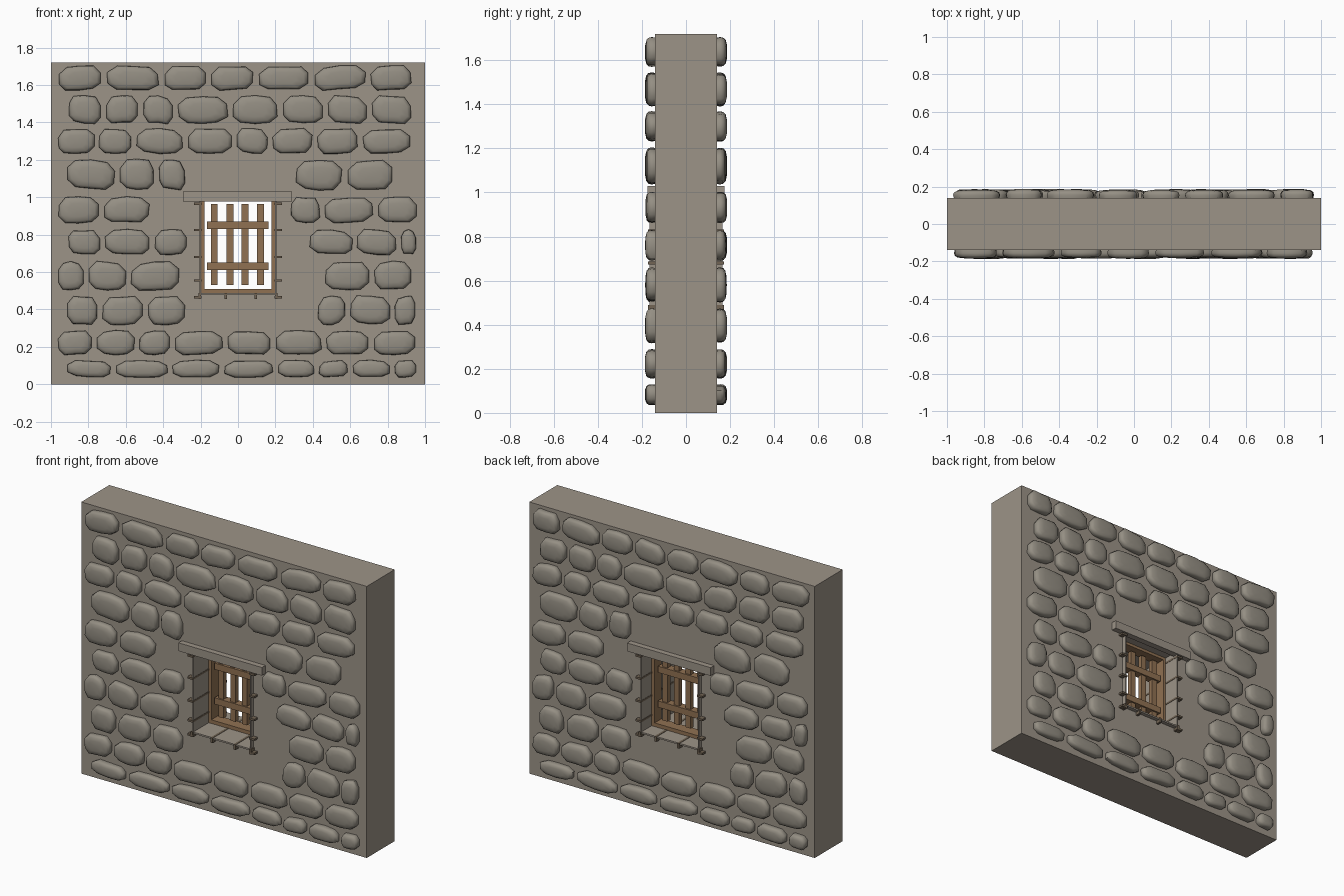
import bpy, bmesh, math, random

if "Cube" in bpy.data.objects:
    bpy.data.objects.remove(bpy.data.objects["Cube"])

random.seed(4)
WALL_Y = 0.14          # half thickness of the wall
WALL_H = 1.72


def material(name, rgb):
    m = bpy.data.materials.new(name)
    m.diffuse_color = (*rgb, 1)
    m.use_nodes = True
    m.node_tree.nodes["Principled BSDF"].inputs["Base Color"].default_value = m.diffuse_color
    return m


MORTAR = material("mortar grey", (0.335, 0.295, 0.245))
STONE = material("stone grey", (0.30, 0.275, 0.23))
WOOD = material("wood brown", (0.28, 0.165, 0.085))
PEG = material("dark peg brown", (0.17, 0.13, 0.09))


def finish(name, bm, mat):
    bmesh.ops.recalc_face_normals(bm, faces=bm.faces)
    me = bpy.data.meshes.new(name)
    bm.to_mesh(me)
    bm.free()
    me.materials.append(mat)
    ob = bpy.data.objects.new(name, me)
    bpy.context.collection.objects.link(ob)
    return ob


def add_box(bm, x0, x1, y0, y1, z0, z1):
    vs = bmesh.ops.create_cube(bm, size=1)["verts"]
    for v in vs:
        v.co = ((x0 + x1) / 2 + v.co.x * (x1 - x0),
                (y0 + y1) / 2 + v.co.y * (y1 - y0),
                (z0 + z1) / 2 + v.co.z * (z1 - z0))


def boxes(name, mat, items):
    bm = bmesh.new()
    for it in items:
        add_box(bm, *it)
    return finish(name, bm, mat)


# wall slab with a window opening: 3 x 3 grid without its centre, extruded
bm = bmesh.new()
xs, zs = (-1, -0.2, 0.2, 1), (0, 0.485, 1.0, WALL_H)
grid = [[bm.verts.new((x, -WALL_Y, z)) for x in xs] for z in zs]
for j in range(3):
    for i in range(3):
        if (i, j) != (1, 1):
            bm.faces.new((grid[j][i], grid[j][i + 1], grid[j + 1][i + 1], grid[j + 1][i]))
ext = bmesh.ops.extrude_face_region(bm, geom=bm.faces[:], use_keep_orig=True)["geom"]
for v in ext:
    if isinstance(v, bmesh.types.BMVert):
        v.co.y = WALL_Y
finish("wall", bm, MORTAR)

# stone courses: bottom, top, then the joints between stones left to right;
# a second run continues on the far side of the window
ROWS = [
    (1.57, 1.705, [-.975, -.715, -.41, -.155, .095, .395, .695, .94]),
    (1.39, 1.545, [-.92, -.72, -.52, -.335, -.04, .225, .47, .70, .94]),
    (1.23, 1.37, [-.975, -.755, -.555, -.28, -.02, .17, .41, .655, .935]),
    (1.035, 1.205, [-.925, -.645, -.435, -.27], [.295, .57, .84]),
    (.86, 1.005, [-.975, -.73, -.46], [.27, .45, .735, .97]),
    (.69, .83, [-.92, -.725, -.455, -.26], [.37, .625, .86, .965]),
    (.50, .66, [-.975, -.81, -.585, -.30], [.45, .715, .94]),
    (.315, .475, [-.925, -.74, -.495, -.27], [.415, .585, .825, .96]),
    (.155, .29, [-.975, -.77, -.54, -.35, -.07, .19, .46, .71, .96]),
    (.035, .13, [-.925, -.665, -.365, -.085, .20, .42, .60, .825, .965]),
]
BACK_TOP = [-.97, -.77, -.49, -.26, -.03, .20, .48, .70, .98]

# rounded outline of one stone in a unit box, wobbled for each stone
OUTLINE = [(1, -.5), (1, .4), (.68, .95), (0, 1), (-.68, .95),
           (-1, .4), (-1, -.5), (-.68, -.95), (0, -1), (.68, -.95)]
RINGS = [(0, .97), (.016, 1), (.03, .96), (.039, .82), (.044, .5)]


def add_stone(bm, cx, cz, hw, hh, side):
    tilt = random.uniform(-.12, .12)
    pts = []
    for u, v in OUTLINE:
        u *= random.uniform(.84, 1) if abs(u) < 1 else random.uniform(.93, 1)
        v *= random.uniform(.86, 1)
        v = max(-1, min(1, v - tilt * u))
        pts.append((u * hw, v * hh))
    lift = random.uniform(.9, 1.05)
    rings = []
    for d, s in RINGS:
        y = side * (WALL_Y + d * lift)
        rings.append([bm.verts.new((side * -(cx + a * s), y, cz + b * s)) for a, b in pts])
    n = len(pts)
    for r0, r1 in zip(rings, rings[1:]):
        for i in range(n):
            bm.faces.new((r0[i], r0[(i + 1) % n], r1[(i + 1) % n], r1[i]))
    tip = bm.verts.new((side * -cx, side * (WALL_Y + .045 * lift), cz))
    for i in range(n):
        bm.faces.new((rings[-1][i], rings[-1][(i + 1) % n], tip))


for name, side in (("front_stones", -1), ("back_stones", 1)):
    bm = bmesh.new()
    for k, (z0, z1, *runs) in enumerate(ROWS):
        if k == 0 and side == 1:
            runs = [BACK_TOP]
        for run in runs:
            for a, b in zip(run, run[1:]):
                add_stone(bm, (a + b) / 2, (z0 + z1) / 2, (b - a) / 2 - .012, (z1 - z0) / 2, side)
    ob = finish(name, bm, STONE)
    bpy.context.view_layer.objects.active = ob
    ob.select_set(True)
    bpy.ops.object.shade_smooth_by_angle(angle=math.radians(65))
    ob.select_set(False)

# thin stone lining of the opening and lintels on both faces
boxes("opening_lining", MORTAR, [
    (-.206, -.198, -.165, .165, .477, 1.0),
    (.198, .206, -.165, .165, .477, 1.0),
    (-.206, .206, -.165, .165, .477, .487)])
boxes("lintels", MORTAR, [
    (-.295, .29, s * .155 - .02, s * .155 + .02, .978, 1.03) for s in (-1, 1)])

# thin pegs lying across the reveals
pegs = []
for s in (-1, 1):
    for z in (.965, .825, .68, .555, .465):
        a, b = sorted((s * .196, s * .235))
        pegs.append((a, b, -.172, .172, z - .006, z + .006))
for x in (-.205, -.065, .095, .205):
    pegs.append((x - .007, x + .007, -.172, .172, .456, .489))
boxes("reveal_pegs", PEG, pegs)

# wooden window frame
F0, F1 = -.01, .06
boxes("window_frame", WOOD, [
    (-.2, -.18, F0, F1, .487, 1.0),
    (.178, .198, F0, F1, .487, 1.0),
    (-.18, .178, F0, F1, .487, .51),
    (-.18, .178, F0, F1, .982, 1.0)])

# lattice: four uprights and two rails on each side
boxes("lattice_uprights", WOOD, [
    (x - .018, x + .018, .01, .04, .53, .965) for x in (-.127, -.043, .038, .12)])
boxes("lattice_rails", WOOD, [
    (-.165, .162, .0, .05, z - .02, z + .02) for z in (.85, .63)])
